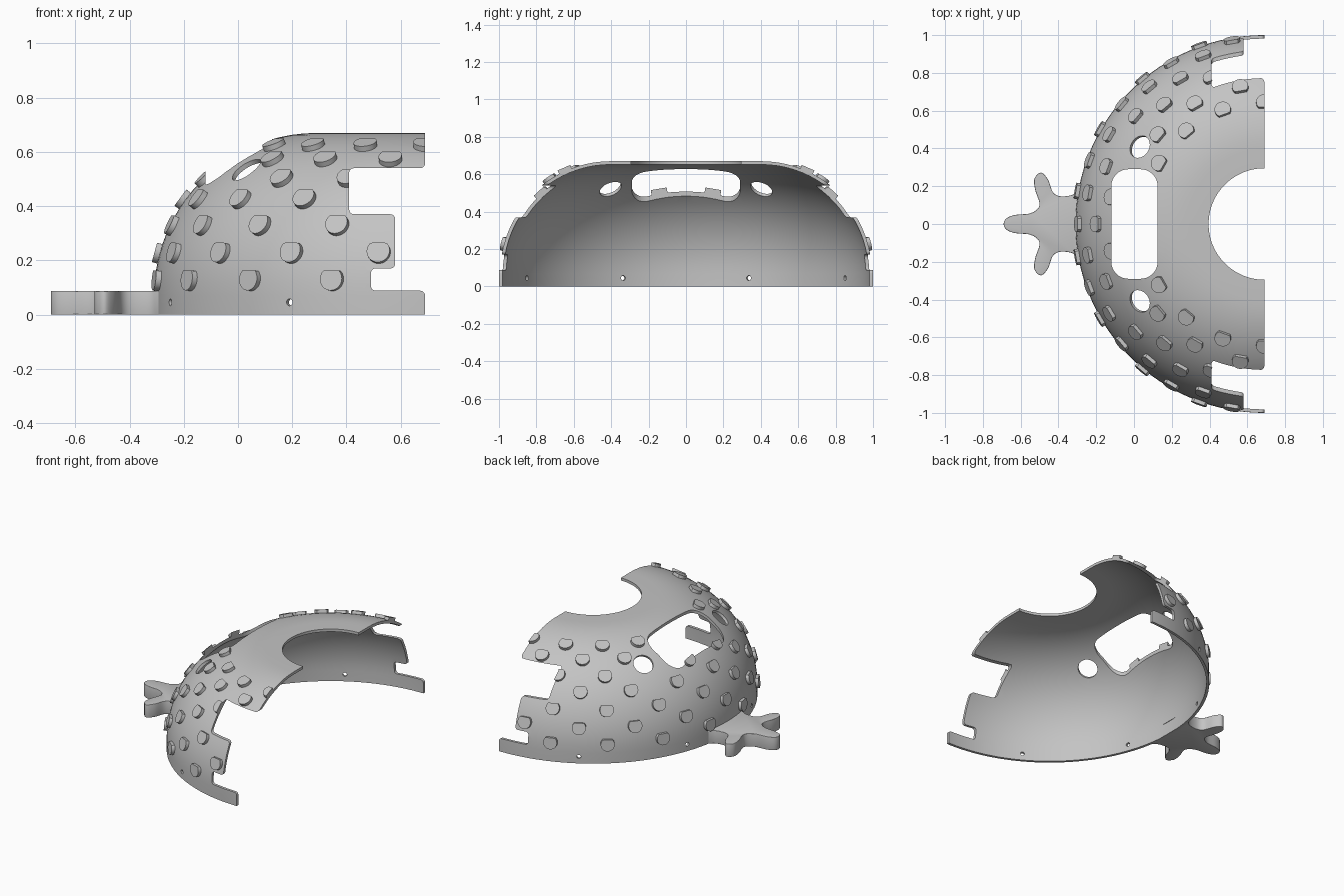
import bpy
import bmesh
from math import sin, cos, pi, radians, asin, acos
from mathutils import Vector, Matrix

if "Cube" in bpy.data.objects:
    bpy.data.objects.remove(bpy.data.objects["Cube"])

AXIS = Vector((0.69, 0, 0))      # dome's axis of revolution
FLAT, ROUND, BASE = 0.4, 0.6, 0.07   # flat top radius, shoulder radius, band height
WALL, HOLE = 0.018, 0.295

grey = bpy.data.materials.new("light grey")
grey.use_nodes = True
grey.diffuse_color = (0.55, 0.55, 0.55, 1)
grey.node_tree.nodes["Principled BSDF"].inputs["Base Color"].default_value = (0.55, 0.55, 0.55, 1)


def make_object(name, bm):
    bmesh.ops.recalc_face_normals(bm, faces=bm.faces)
    mesh = bpy.data.meshes.new(name)
    bm.to_mesh(mesh)
    bm.free()
    obj = bpy.data.objects.new(name, mesh)
    bpy.context.collection.objects.link(obj)
    return obj


def add_prism(bm, points, low, high, place):
    """Extrude a flat outline between two heights; place(u, v, h) gives the 3D point."""
    bottom = [bm.verts.new(place(u, v, low)) for u, v in points]
    top = [bm.verts.new(place(u, v, high)) for u, v in points]
    bm.faces.new(bottom)
    bm.faces.new(top)
    n = len(points)
    for i in range(n):
        j = (i + 1) % n
        bm.faces.new((bottom[i], bottom[j], top[j], top[i]))


def rounded(corners, radius, steps=6):
    """Fillet every corner of a right-angled outline."""
    result = []
    pts = [Vector(c) for c in corners]
    for i, p in enumerate(pts):
        a = (pts[i - 1] - p).normalized() * radius
        b = (pts[(i + 1) % len(pts)] - p).normalized() * radius
        for k in range(steps + 1):
            t = pi / 2 * k / steps
            result.append(p + a * (1 - sin(t)) + b * (1 - cos(t)))
    return result


def surface_frame(azimuth, phi):
    """Frame on the dome: local z points outward, local y up the slope."""
    radial = Vector((-cos(azimuth), sin(azimuth), 0))
    up = Vector((0, 0, 1))
    normal = radial * cos(phi) + up * sin(phi)
    slope = up * cos(phi) - radial * sin(phi)
    side = slope.cross(normal)
    origin = AXIS + radial * (FLAT + ROUND * cos(phi)) + up * (BASE + ROUND * sin(phi))
    frame = Matrix((side, slope, normal)).transposed().to_4x4()
    frame.translation = origin
    return frame


def circle(radius, count=32):
    return [(radius * cos(2 * pi * i / count), radius * sin(2 * pi * i / count)) for i in range(count)]


def on_frame(frame):
    return lambda u, v, h: frame @ Vector((u, v, h))


# Dome shell: revolved wall section
def arc(radius):
    return [(FLAT + radius * cos(a), BASE + radius * sin(a))
            for a in (pi / 2 * i / 20 for i in range(21))]


top_z = BASE + ROUND
section = [(1, 0)] + arc(ROUND) + [(HOLE, top_z), (HOLE, top_z - WALL)]
section += arc(ROUND - WALL)[::-1] + [(1 - WALL, 0)]
bm = bmesh.new()
SEG = 144
rings = []
for s in range(SEG):
    a = 2 * pi * (s + 0.5) / SEG
    rings.append([bm.verts.new(AXIS + Vector((r * cos(a), r * sin(a), z))) for r, z in section])
for s in range(SEG):
    r0, r1 = rings[s], rings[(s + 1) % SEG]
    for i in range(len(section)):
        j = (i + 1) % len(section)
        bm.faces.new((r0[i], r0[j], r1[j], r1[i]))
shell = make_object("dome_shell", bm)

# Studs: discs with a flattened upper edge, in staggered rows
rows = {0.13: (10, 30, 50, 70), 0.23: (0, 20, 40, 60, 80), 0.33: (10, 30, 50, 70),
        0.425: (0, 20, 40, 60), 0.5: (10, 50, 70), 0.57: (40, 60, 80), 0.62: (30, 50, 70, 90)}
disc = [(u, min(v, 0.031)) for u, v in circle(0.043)]
bm = bmesh.new()
for z, angles in rows.items():
    for deg in {sign * a for a in angles for sign in (1, -1)}:
        frame = surface_frame(radians(deg), asin((z - BASE) / ROUND))
        add_prism(bm, disc, -0.008, 0.019, on_frame(frame))
studs = make_object("studs", bm)

# Cutter: stepped open side
bm = bmesh.new()
steps = [(0.69, 0.9), (0.69, 0.54), (0.41, 0.54), (0.41, 0.37), (0.58, 0.37), (0.58, 0.17),
         (0.49, 0.17), (0.49, 0.088), (0.69, 0.088), (0.69, -0.2), (2, -0.2), (2, 0.9)]
add_prism(bm, rounded(steps, 0.018), -1.3, 1.3, lambda u, v, h: (u, h, v))
side_cutter = make_object("side_cutter", bm)

# Cutter: large window, two round ports and the small band holes
bm = bmesh.new()
window = [(-0.12, -0.29), (0.125, -0.29), (0.125, 0.29), (-0.12, 0.29)]
add_prism(bm, rounded(window, 0.09, 10), 0.3, 0.9, lambda u, v, h: (u, v, h))
for sign in (1, -1):
    port = surface_frame(sign * radians(31.8), acos((0.777 - FLAT) / ROUND))
    add_prism(bm, circle(0.062, 40), -0.1, 0.1, on_frame(port))
    for deg in (20, 60):
        pin = surface_frame(sign * radians(deg), 0)
        pin.translation.z = 0.045
        add_prism(bm, circle(0.013, 16), -0.1, 0.1, on_frame(pin))
hole_cutter = make_object("hole_cutter", bm)

# Leafy tail tab: smoothed half outline, mirrored
half = [(-0.285, 0.19), (-0.325, 0.155), (-0.39, 0.147), (-0.43, 0.17), (-0.455, 0.235),
        (-0.492, 0.272), (-0.527, 0.24), (-0.523, 0.18), (-0.5, 0.1), (-0.545, 0.058),
        (-0.63, 0.048), (-0.675, 0.03), (-0.69, 0)]
ctrl = [Vector(p) for p in half]
ctrl += [Vector((p.x, -p.y)) for p in ctrl[-2::-1]]
outline = []
for i in range(len(ctrl) - 1):
    p0, p1, p2 = ctrl[max(i - 1, 0)], ctrl[i], ctrl[i + 1]
    p3 = ctrl[min(i + 2, len(ctrl) - 1)]
    for k in range(5):
        t = k / 5
        outline.append(0.5 * (2 * p1 + (p2 - p0) * t + (2 * p0 - 5 * p1 + 4 * p2 - p3) * t ** 2
                              + (3 * p1 - p0 - 3 * p2 + p3) * t ** 3))
outline += [ctrl[-1], Vector((-0.3, 0))]
bm = bmesh.new()
add_prism(bm, outline, 0, 0.087, lambda u, v, h: (u, v, h))
tail = make_object("tail_tab", bm)
bevel = tail.modifiers.new("soft_edges", 'BEVEL')
bevel.width = 0.01
bevel.segments = 3
bevel.limit_method = 'ANGLE'
bevel.angle_limit = radians(60)

for obj in (shell, studs):
    for cutter in (side_cutter, hole_cutter):
        cut = obj.modifiers.new("cut", 'BOOLEAN')
        cut.operation = 'DIFFERENCE'
        cut.solver = 'EXACT'
        cut.object = cutter

# Apply modifiers, shade and colour
for obj in (shell, studs, tail):
    bpy.ops.object.select_all(action='DESELECT')
    obj.select_set(True)
    bpy.context.view_layer.objects.active = obj
    for mod in list(obj.modifiers):
        bpy.ops.object.modifier_apply(modifier=mod.name)
    obj.data.materials.clear()
    obj.data.materials.append(grey)
    bpy.ops.object.shade_smooth_by_angle(angle=radians(30))

for cutter in (side_cutter, hole_cutter):
    bpy.data.objects.remove(cutter)
